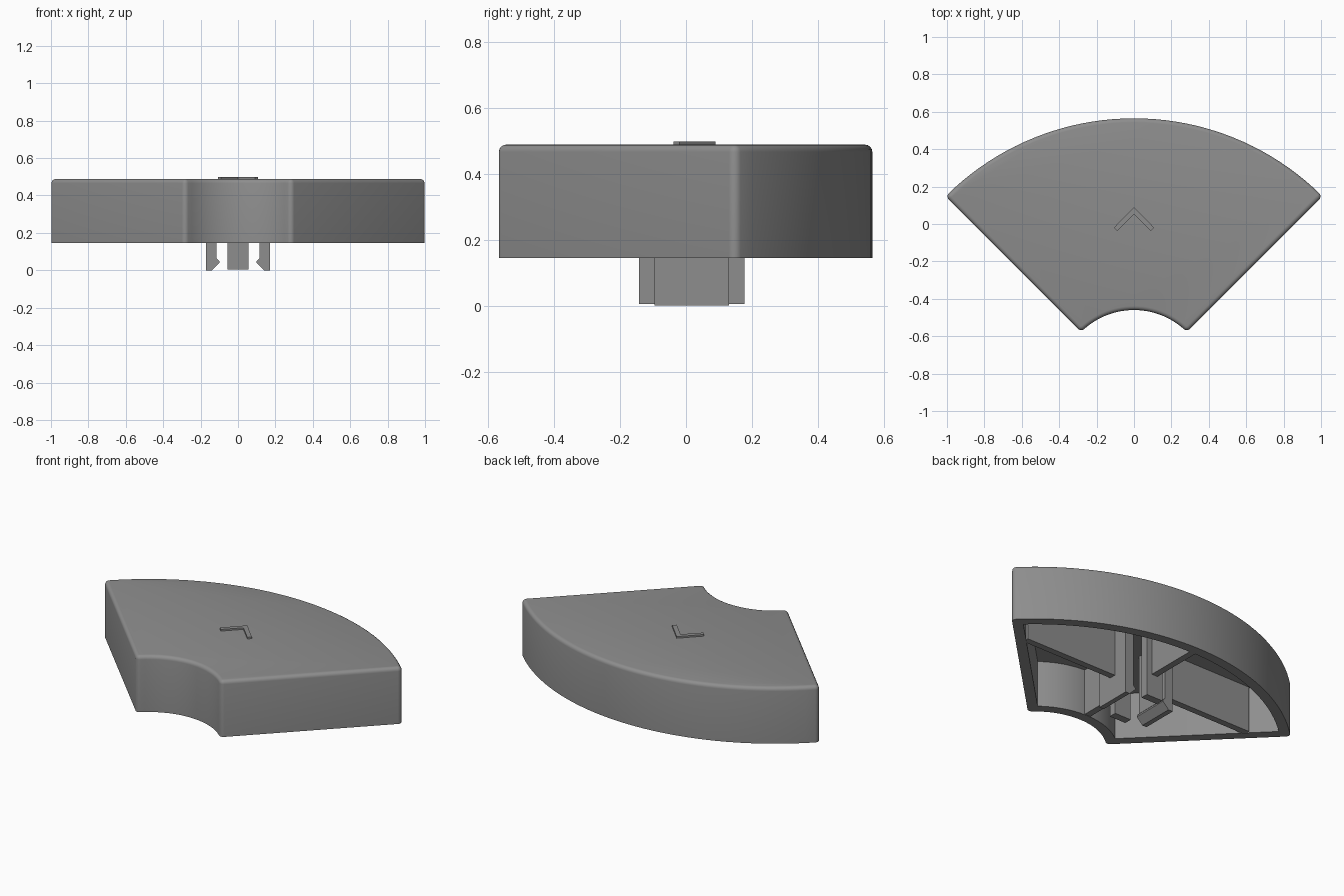
import bpy, bmesh, math
from mathutils import Vector

if "Cube" in bpy.data.objects:
    bpy.data.objects.remove(bpy.data.objects["Cube"])

APEX_Y, R_OUT, R_IN = -0.86, 1.425, 0.40
CORNER, WALL = 0.025, 0.06
Z_LOW, Z_CEIL, Z_TOP = 0.145, 0.43, 0.488
MID_Y = 0.018

grey = bpy.data.materials.new("grey plastic")
grey.diffuse_color = (0.27, 0.27, 0.27, 1)
grey.use_nodes = True
grey.node_tree.nodes["Principled BSDF"].inputs["Base Color"].default_value = grey.diffuse_color


def finish(name, bm, smooth=False):
    bmesh.ops.recalc_face_normals(bm, faces=bm.faces)
    mesh = bpy.data.meshes.new(name)
    bm.to_mesh(mesh)
    bm.free()
    mesh.materials.append(grey)
    ob = bpy.data.objects.new(name, mesh)
    bpy.context.collection.objects.link(ob)
    if smooth:
        bpy.ops.object.select_all(action='DESELECT')
        ob.select_set(True)
        bpy.context.view_layer.objects.active = ob
        bpy.ops.object.shade_smooth_by_angle(angle=math.radians(32))
    return ob


def prism(name, points, direction):
    """Extrude a closed flat polygon along a vector."""
    bm = bmesh.new()
    face = bm.faces.new([bm.verts.new(p) for p in points])
    new = bmesh.ops.extrude_face_region(bm, geom=[face])["geom"]
    bmesh.ops.translate(bm, vec=Vector(direction),
                        verts=[v for v in new if isinstance(v, bmesh.types.BMVert)])
    return finish(name, bm)


def box(name, x0, x1, y0, y1, z0, z1):
    return prism(name, [(x0, y0, z0), (x1, y0, z0), (x1, y1, z0), (x0, y1, z0)],
                 (0, 0, z1 - z0))


def sector(inset):
    """Rounded quarter-ring outline, moved inward by inset."""
    c = max(CORNER, inset)
    r = max(c - inset, 0.001)
    ro, ri = R_OUT - c, R_IN + c
    ao = math.pi / 4 - math.asin(c / ro)
    ai = math.pi / 4 - math.asin(c / ri)
    side = math.radians(135)

    def polar(radius, a, x=0, y=APEX_Y):
        return (x + radius * math.sin(a), y + radius * math.cos(a))

    half = [polar(ro + r, ao * i / 20) for i in range(20)]
    half += [polar(r, ao + (side - ao) * i / 5, *polar(ro, ao)) for i in range(6)]
    half += [polar(r, side + (ai + math.pi - side) * i / 5, *polar(ri, ai)) for i in range(6)]
    half += [polar(ri - r, ai * (1 - i / 12)) for i in range(1, 13)]
    return half + [(-x, y) for x, y in half[-2:0:-1]]


# Hollow cap: rings from the cavity ceiling down, around the rim and up to the top
levels = [(WALL, Z_CEIL), (WALL, Z_LOW), (0, Z_LOW)]
bevel = 0.022
for i in range(5):
    a = math.pi / 2 * i / 4
    levels.append((bevel * (1 - math.cos(a)), Z_TOP - bevel + bevel * math.sin(a)))
bm = bmesh.new()
rings = [[bm.verts.new((x, y, z)) for x, y in sector(d)] for d, z in levels]
n = len(rings[0])
for lower, upper in zip(rings, rings[1:]):
    for i in range(n):
        j = (i + 1) % n
        bm.faces.new((lower[i], lower[j], upper[j], upper[i]))
bm.faces.new(rings[0])
bm.faces.new(rings[-1])
finish("cap_shell", bm, smooth=True)

# Raised chevron on the top
w = 0.02
prism("chevron_mark",
      [(0, 0.09, 0.48), (0.108, -0.02, 0.48), (0.09, -0.038, 0.48), (0, 0.052, 0.48),
       (-0.09, -0.038, 0.48), (-0.108, -0.02, 0.48)], (0, 0, 0.018))

# Side clips with inward hooks
hook = [(0.17, 0), (0.14, 0), (0.10, 0.04), (0.10, 0.05), (0.115, 0.065),
        (0.115, Z_CEIL + 0.01), (0.17, Z_CEIL + 0.01)]
for s, label in ((-1, "left"), (1, "right")):
    prism(label + "_clip", [(s * x, MID_Y - 0.113, z) for x, z in hook], (0, 0.226, 0))
    # Cross rib from the clip to the slanted wall
    xs = [s * 0.165, s * 0.80]
    box(label + "_rib", min(xs), max(xs), MID_Y - 0.02, MID_Y + 0.02, Z_LOW + 0.002, Z_CEIL + 0.01)

# Front and back plates with their ribs
box("front_clip", -0.056, 0.056, -0.142, -0.095, 0.005, Z_CEIL + 0.01)
box("back_clip", -0.056, 0.056, 0.131, 0.178, 0.005, Z_CEIL + 0.01)
box("front_rib", -0.02, 0.02, -0.42, -0.138, Z_LOW + 0.002, Z_CEIL + 0.01)
box("back_rib", -0.02, 0.02, 0.174, 0.53, Z_LOW + 0.002, Z_CEIL + 0.01)
